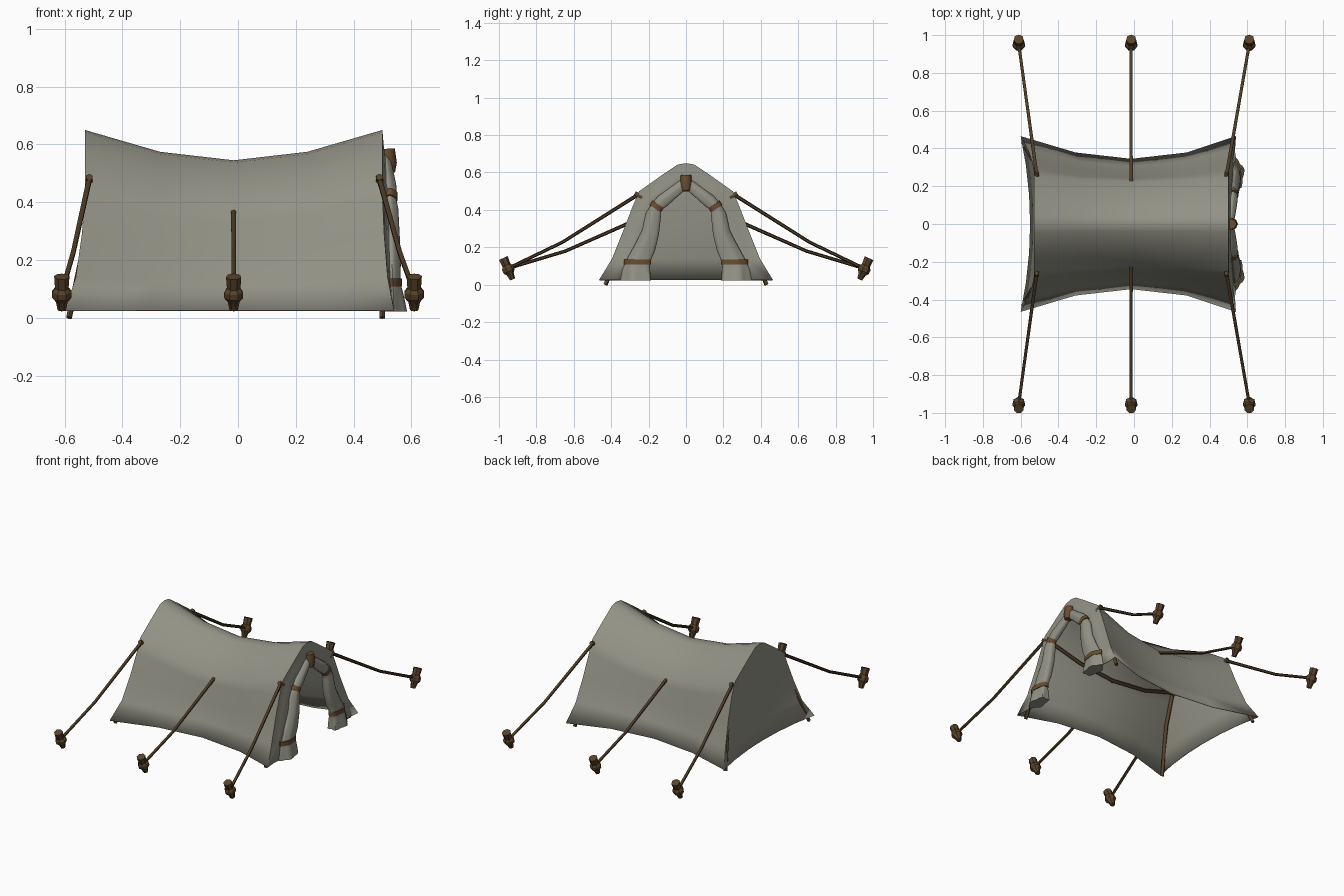
import bpy, bmesh, math
from mathutils import Vector as V

if "Cube" in bpy.data.objects:
    bpy.data.objects.remove(bpy.data.objects["Cube"])


def material(name, rgb):
    m = bpy.data.materials.new(name)
    m.diffuse_color = (*rgb, 1)
    m.use_nodes = True
    m.node_tree.nodes["Principled BSDF"].inputs["Base Color"].default_value = m.diffuse_color
    return m


CANVAS = material("grey canvas", (0.29, 0.285, 0.235))
WOOD = material("brown wood", (0.10, 0.056, 0.022))
ROPE = material("dark rope", (0.075, 0.045, 0.02))
TIE = material("tie cord", (0.14, 0.075, 0.03))


def finish(name, bm, mat, angle=60):
    bmesh.ops.remove_doubles(bm, verts=bm.verts, dist=0.0005)
    bmesh.ops.dissolve_degenerate(bm, edges=bm.edges, dist=0.0001)
    bmesh.ops.recalc_face_normals(bm, faces=bm.faces)
    me = bpy.data.meshes.new(name)
    bm.to_mesh(me)
    bm.free()
    me.materials.append(mat)
    ob = bpy.data.objects.new(name, me)
    bpy.context.collection.objects.link(ob)
    bpy.ops.object.select_all(action='DESELECT')
    ob.select_set(True)
    bpy.context.view_layer.objects.active = ob
    bpy.ops.object.shade_smooth_by_angle(angle=math.radians(angle))
    return ob


def grid(bm, rows):
    vs = [[bm.verts.new(p) for p in r] for r in rows]
    for a, b in zip(vs, vs[1:]):
        for i in range(len(a) - 1):
            bm.faces.new((a[i], a[i + 1], b[i + 1], b[i]))


def loft(name, rings, mat, angle=60):
    # closed rings of points joined into a capped skin
    bm = bmesh.new()
    vs = [[bm.verts.new(p) for p in r] for r in rings]
    n = len(vs[0])
    for a, b in zip(vs, vs[1:]):
        for i in range(n):
            j = (i + 1) % n
            bm.faces.new((a[i], a[j], b[j], b[i]))
    bm.faces.new(vs[0])
    bm.faces.new(vs[-1])
    return finish(name, bm, mat, angle)


def tube(name, pts, radii, mat, sides=6, angle=60):
    pts = [V(p) for p in pts]
    ref = V((1, 0, 0)) if abs((pts[-1] - pts[0]).normalized().x) < 0.8 else V((0, 0, 1))
    rings = []
    for i, p in enumerate(pts):
        t = (pts[min(i + 1, len(pts) - 1)] - pts[max(i - 1, 0)]).normalized()
        u = t.cross(ref).normalized()
        w = t.cross(u)
        rings.append([p + radii[i] * (u * math.cos(k * math.tau / sides) + w * math.sin(k * math.tau / sides))
                      for k in range(sides)])
    return loft(name, rings, mat, angle)


# Canvas profiles (y, z): at the ends and at the sagging middle
END = [(.465, .025), (.395, .14), (.335, .29), (.285, .42), (.25, .50), (.13, .585), (.045, .642), (0, .65)]
MID = [(.345, .025), (.305, .11), (.265, .22), (.24, .33), (.225, .375), (.12, .465), (.04, .537), (0, .545)]
FLARE = [1, .45, .15, 0, 0, 0, 0, 0]
STATIONS = [(-.53, -.60, 1), (-.27, -.31, .28), (-.015, -.015, 0), (.24, .28, .28), (.50, .54, 1)]
# Inner edge of the front cloth, beside the rolled flaps
INNER = [(.545, .31, .025), (.54, .26, .13), (.53, .215, .27), (.53, .18, .38),
         (.525, .15, .43), (.52, .08, .48), (.515, .03, .52), (.51, 0, .53)]

bm = bmesh.new()
for s in (-1, 1):
    # roof and side wall
    rows = []
    for top_x, base_x, w in STATIONS:
        rows.append([(top_x + (base_x - top_x) * f, s * (m[0] + (e[0] - m[0]) * w), m[1] + (e[1] - m[1]) * w)
                     for e, m, f in zip(END, MID, FLARE)])
    grid(bm, rows)
    # half of the closed back wall
    back = []
    for (y, z), f in zip(END, FLARE):
        edge, centre = -.53 - .07 * f, -.53 - .02 * f + .04 * y * (1 - f)
        back.append([(centre + (edge - centre) * q * q, s * y * q, z) for q in (0, .33, .67, 1)])
    grid(bm, back)
    # front cloth from the wall edge to the roll
    front = []
    for (y, z), f, p in zip(END, FLARE, INNER):
        a, b = V((.50 + .04 * f, s * y, z)), V((p[0], s * p[1], p[2]))
        front.append([a, a.lerp(b, .5) - V((.008 * min(1, y * 4), 0, 0)), b])
    grid(bm, front)
tent = finish("tent_canvas", bm, CANVAS, 75)
sol = tent.modifiers.new("cloth", 'SOLIDIFY')
sol.thickness = .004
sol.offset = -1

# Rolled door flaps: (x, y, z, half width, half depth)
ROLL = [(.51, .0, .545, .028, .018), (.517, .075, .485, .032, .024), (.522, .125, .445, .036, .027),
        (.525, .155, .417, .030, .021), (.525, .172, .375, .041, .030), (.528, .187, .28, .046, .032),
        (.532, .215, .20, .056, .032), (.536, .255, .122, .066, .026), (.538, .26, .075, .072, .034),
        (.54, .262, .022, .078, .042)]


def roll_ring(i, s, grow=0.0, shift=0.0, n=20):
    c = V(ROLL[i][:3])
    t = V(ROLL[min(i + 1, len(ROLL) - 1)][:3]) - V(ROLL[max(i - 1, 0)][:3])
    if i >= 7:
        t = V((0, 0, -1))
    t.x = 0
    t.normalize()
    u = V((0, -t.z, t.y))
    fold = .13 if i in (8, 9) else .05
    out = []
    for k in range(n):
        a = k * math.tau / n
        r = 1 + fold * math.cos(5 * a)
        p = c + t * shift + u * math.cos(a) * (ROLL[i][3] * r + grow)
        p.x += math.sin(a) * (ROLL[i][4] * r + grow)
        out.append((p.x, s * p.y, p.z))
    return out


for s, side in ((-1, "left"), (1, "right")):
    loft(side + "_door_roll", [roll_ring(i, s) for i in range(len(ROLL))], CANVAS)
    for i, level in ((3, "upper"), (7, "lower")):
        loft(f"{side}_{level}_tie", [roll_ring(i, s, .006, d) for d in (-.014, .014)], TIE)

# Binding at the top of the doorway
tube("door_top_binding", [(.515, 0, .585), (.517, 0, .535), (.522, 0, .50)], [.028, .033, .022], TIE, 8)

for s, side in ((-1, "left"), (1, "right")):
    # Sagging shoulder rail and corner legs under the cloth
    tube(side + "_shoulder_rail", [(-.515, s * .24, .475), (-.27, s * .22, .392), (-.015, s * .214, .362),
                                   (.24, s * .22, .392), (.485, s * .24, .475)], [.011] * 5, WOOD)
    for x_top, x_mid, x_foot, end in ((-.515, -.525, -.585, "back"), (.49, .49, .50, "front")):
        tube(f"{side}_{end}_leg", [(x_top, s * .245, .48), (x_mid, s * .32, .28), (x_foot, s * .43, 0)],
             [.012, .012, .011], WOOD)
        # pole end poking through the shoulder
        tube(f"{side}_{end}_pole_knob", [(x_top, s * .235, .465), (x_top, s * .275, .487)], [.015, .013], WOOD)

    # Guy ropes and tilted pegs
    for x0, x1, y0, z0, label in ((-.515, -.61, .262, .478, "back"), (-.015, -.015, .222, .366, "middle"),
                                  (.49, .61, .262, .478, "front")):
        a, b = V((x0, s * y0, z0)), V((x1, s * .95, .088))
        m = a.lerp(b, .58) - V((0, 0, .025))
        tube(f"{side}_{label}_rope", [a, m, b], [.010, .009, .009], ROPE, 6)
        foot, head = V((x1, s * .928, .028)), V((x1, s * .978, .142))
        prof = [(0, .015), (.25, .021), (.38, .034), (.55, .034), (.66, .024), (1, .027)]
        tube(f"{side}_{label}_peg", [foot.lerp(head, t) for t, _ in prof], [r for _, r in prof], WOOD, 7, 30)
